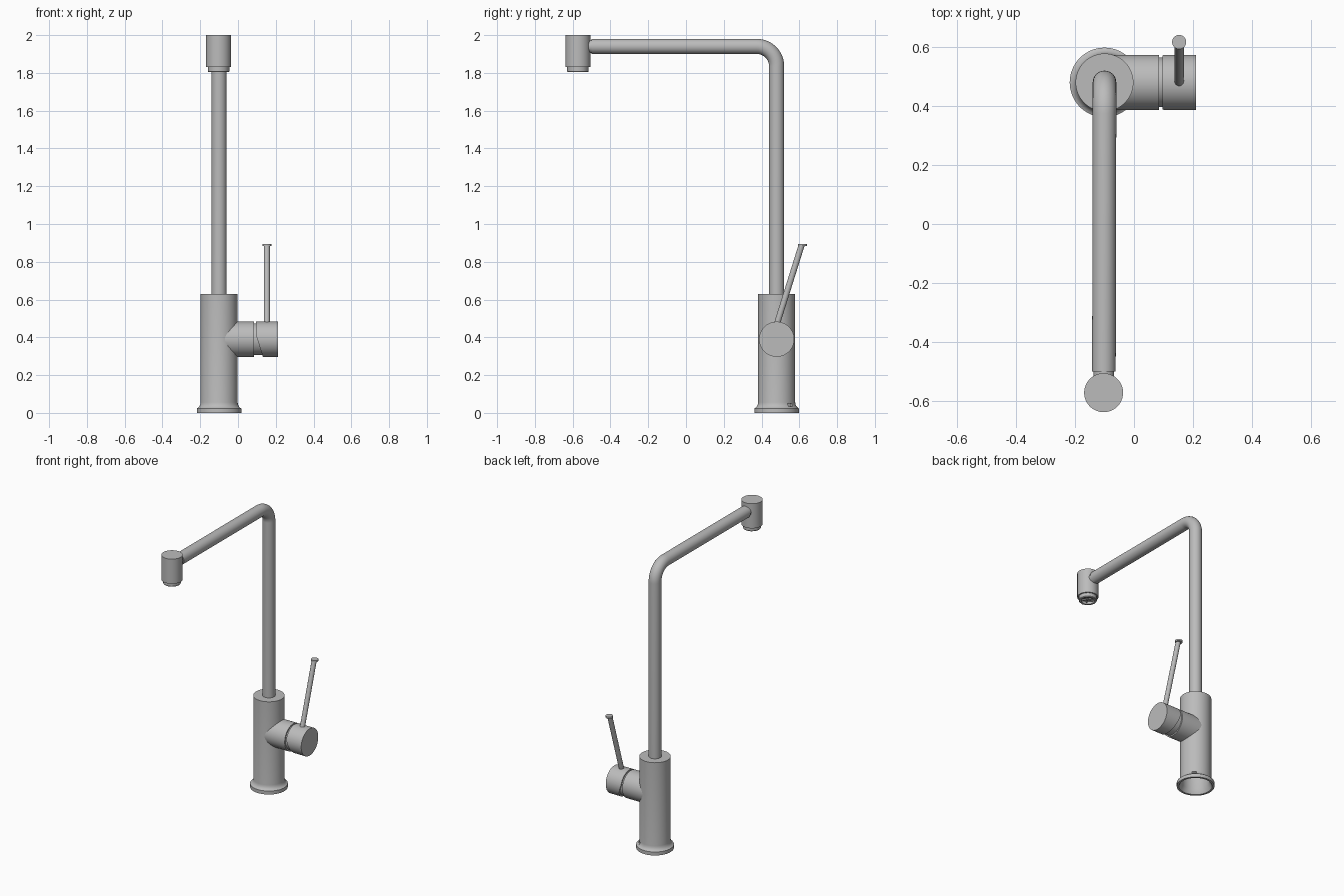
import bpy, bmesh, math
from mathutils import Vector, Matrix

cube = bpy.data.objects.get("Cube")
if cube:
    bpy.data.objects.remove(cube)

metal = bpy.data.materials.new("brushed grey metal")
metal.use_nodes = True
GREY = (0.5, 0.5, 0.5, 1)
metal.diffuse_color = GREY
metal.node_tree.nodes["Principled BSDF"].inputs["Base Color"].default_value = GREY

X, Y = -0.10, 0.48          # axis of the body
HEAD_Y = -0.572             # axis of the outlet
ARM_Z = 0.39                # height of the side valve


def finish(name, bm):
    bmesh.ops.recalc_face_normals(bm, faces=bm.faces)
    mesh = bpy.data.meshes.new(name)
    bm.to_mesh(mesh)
    bm.free()
    obj = bpy.data.objects.new(name, mesh)
    bpy.context.collection.objects.link(obj)
    mesh.materials.append(metal)
    bpy.ops.object.select_all(action='DESELECT')
    obj.select_set(True)
    bpy.context.view_layer.objects.active = obj
    bpy.ops.object.shade_smooth_by_angle(angle=math.radians(35))
    return obj


def lathe(profile, origin, direction=(0, 0, 1), steps=64):
    """Turn (radius, height) points around an axis."""
    bm = bmesh.new()
    verts = [bm.verts.new((r, 0, h)) for r, h in profile]
    edges = [bm.edges.new(pair) for pair in zip(verts, verts[1:])]
    bmesh.ops.spin(bm, geom=verts + edges, axis=(0, 0, 1), cent=(0, 0, 0),
                   angle=math.tau, steps=steps)
    bmesh.ops.remove_doubles(bm, verts=bm.verts, dist=0.0001)
    turn = Vector((0, 0, 1)).rotation_difference(Vector(direction))
    bm.transform(Matrix.Translation(origin) @ turn.to_matrix().to_4x4())
    return bm


def rod(radius, start, end, steps=48):
    axis = Vector(end) - Vector(start)
    length = axis.length
    return lathe([(0, 0), (radius, 0), (radius, length), (0, length)],
                 start, axis.normalized(), steps)


# Hollow body with a flared foot
body = finish("body", lathe(
    [(0, 0.28), (0.088, 0.28), (0.088, 0.03), (0.104, 0.0), (0.118, 0.0),
     (0.118, 0.024), (0.112, 0.027), (0.105, 0.034), (0.1, 0.044),
     (0.098, 0.056), (0.098, 0.63), (0, 0.63)], (X, Y, 0)))

# Small drain hole through the back of the foot
bm = bmesh.new()
bmesh.ops.create_cube(bm, size=1)
bm.transform(Matrix.Translation((X + 0.07, Y + 0.07, 0.042))
             @ Matrix.Rotation(math.radians(45), 4, 'Z')
             @ Matrix.Diagonal((0.07, 0.03, 0.014, 1)))
cutter = finish("drain_cutter", bm)
cutter.hide_render = True
cut = body.modifiers.new("drain hole", 'BOOLEAN')
cut.operation = 'DIFFERENCE'
cut.object = cutter
bpy.ops.object.select_all(action='DESELECT')
bpy.context.view_layer.objects.active = body
bpy.ops.object.modifier_apply(modifier=cut.name)
bpy.data.objects.remove(cutter)

# Bent spout pipe, swept along a path
BEND, TOP = 0.105, 1.94
path = [(X, Y, 0.62)]
for i in range(17):
    a = math.pi / 2 * i / 16
    path.append((X, Y - BEND + BEND * math.cos(a), TOP - BEND + BEND * math.sin(a)))
path.append((X - 0.002, -0.5, TOP))
RING = 32
bm = bmesh.new()
rings = []
for i, p in enumerate(path):
    a = math.pi / 2 * min(max(i - 1, 0), 16) / 16
    across = Vector((0, math.cos(a), math.sin(a)))
    rings.append([bm.verts.new(Vector(p) + 0.04 * (
        Vector((math.cos(t), 0, 0)) + across * math.sin(t)))
        for t in (math.tau * k / RING for k in range(RING))])
for low, high in zip(rings, rings[1:]):
    for k in range(RING):
        n = (k + 1) % RING
        bm.faces.new((low[k], low[n], high[n], high[k]))
bm.faces.new(rings[0])
bm.faces.new(rings[-1])
finish("spout_pipe", bm)
finish("spout_neck", rod(0.035, (X - 0.002, -0.49, TOP), (X - 0.002, -0.54, TOP)))

# Outlet head and recessed aerator
HX = X - 0.003
finish("outlet_head", lathe(
    [(0, 1.835), (0.058, 1.835), (0.058, 1.83), (0.066, 1.83),
     (0.066, 2.0), (0, 2.0)], (HX, HEAD_Y, 0)))
finish("aerator", lathe(
    [(0, 1.822), (0.042, 1.822), (0.042, 1.804), (0.054, 1.804),
     (0.057, 1.808), (0.057, 1.84), (0, 1.84)], (HX, HEAD_Y, 0), steps=12))
for i in range(3):
    a = math.pi * i / 3
    d = Vector((math.cos(a), math.sin(a), 0)) * 0.044
    c = Vector((HX, HEAD_Y, 1.818))
    finish("aerator_rib_%d" % (i + 1), rod(0.005, c - d, c + d, 8))

# Side valve: arm, inner core and angled cap
finish("valve_arm", rod(0.093, (X, Y, ARM_Z), (0.085, Y, ARM_Z), 64))
finish("valve_core", rod(0.084, (0.08, Y, ARM_Z), (0.15, Y, ARM_Z)))
bm = rod(0.093, (0.096, Y, ARM_Z), (0.211, Y, ARM_Z), 64)
bmesh.ops.bisect_plane(
    bm, geom=bm.verts[:] + bm.edges[:] + bm.faces[:],
    plane_co=(0.096, Y, ARM_Z + 0.02), plane_no=(-0.95, 0, -0.3),
    clear_outer=True)
bmesh.ops.holes_fill(bm, edges=[e for e in bm.edges if e.is_boundary])
finish("valve_cap", bm)

# Lever with a flat button on its end
LX = 0.153
finish("lever_rod", rod(0.016, (LX, 0.478, 0.46), (LX, 0.612, 0.888), 24))
finish("lever_button", rod(0.024, (LX, 0.617, 0.884), (LX, 0.617, 0.895), 32))
